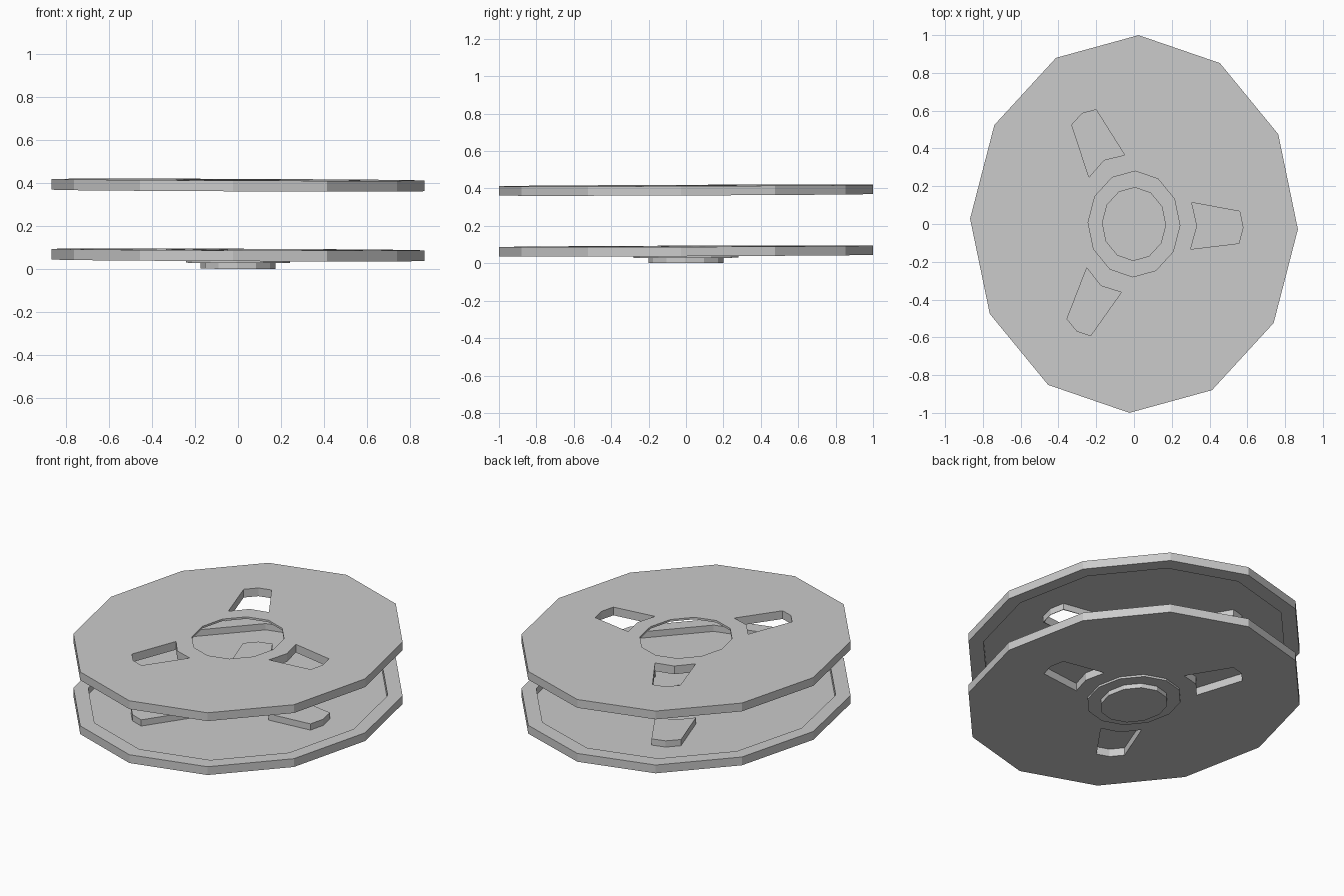
import bpy, bmesh, math

if "Cube" in bpy.data.objects:
    bpy.data.objects.remove(bpy.data.objects["Cube"])

SX = 0.868       # discs are narrower across x
PHASE = -1.6     # degrees
CUTTERS = []


def polar(r, deg):
    a = math.radians(deg + PHASE)
    return (SX * r * math.cos(a), r * math.sin(a))


def ngon(r):
    return [polar(r, 30 * i) for i in range(12)]


def window(turn, grow=0.0):
    w = grow * 100
    shape = [(0.37 - grow, -19.5 - w), (0.648 + grow, -7.5 - w), (0.665 + grow, 0),
             (0.648 + grow, 7.5 + w), (0.37 - grow, 19.5 + w), (0.385 - grow, 0)]
    return [polar(r, a + turn) for r, a in shape]


def prism(name, points, z0, z1):
    bm = bmesh.new()
    low = [bm.verts.new((x, y, z0)) for x, y in points]
    high = [bm.verts.new((x, y, z1)) for x, y in points]
    bm.faces.new(low[::-1])
    bm.faces.new(high)
    n = len(points)
    for i in range(n):
        j = (i + 1) % n
        bm.faces.new((low[i], low[j], high[j], high[i]))
    bmesh.ops.recalc_face_normals(bm, faces=bm.faces)
    me = bpy.data.meshes.new(name)
    bm.to_mesh(me)
    bm.free()
    ob = bpy.data.objects.new(name, me)
    bpy.context.collection.objects.link(ob)
    return ob


def boolean(ob, operation, points, z0, z1):
    tool = prism("helper", points, z0, z1)
    tool.hide_render = True
    CUTTERS.append(tool)
    mod = ob.modifiers.new(operation.lower(), 'BOOLEAN')
    mod.operation = operation
    mod.solver = 'EXACT'
    mod.object = tool


def bake(ob):
    dg = bpy.context.evaluated_depsgraph_get()
    me = bpy.data.meshes.new_from_object(ob.evaluated_get(dg))
    ob.modifiers.clear()
    ob.data = me


def make_disc(name, capped):
    # Thin dish with a raised lip and raised window frames on the inner side
    ob = prism(name, ngon(1.0), 0.041, 0.091)
    boolean(ob, 'DIFFERENCE', ngon(0.91), 0.053, 0.12)
    for turn in (0, 120, 240):
        boolean(ob, 'UNION', window(turn, 0.004), 0.047, 0.0905)
        boolean(ob, 'DIFFERENCE', window(turn), 0.02, 0.087 if capped else 0.12)
    return ob


# Lower disc with closed pockets and a hub cup underneath
lower = make_disc("lower_disc", True)
boolean(lower, 'UNION', ngon(0.28), 0.029, 0.0525)
boolean(lower, 'UNION', ngon(0.2), 0.002, 0.05)
boolean(lower, 'DIFFERENCE', ngon(0.193), 0.007, 0.12)
bake(lower)

# Upper disc: mirrored, with open windows and a centre hole
upper = make_disc("upper_disc", False)
boolean(upper, 'DIFFERENCE', ngon(0.28), 0.0, 0.12)
bake(upper)
for v in upper.data.vertices:
    v.co.z = 0.457 - v.co.z
upper.data.flip_normals()

# Slight lean of the whole spool
for ob in (lower, upper):
    for v in ob.data.vertices:
        v.co.z += 0.004 * (v.co.y - v.co.x)

for tool in CUTTERS:
    bpy.data.objects.remove(tool, do_unlink=True)
